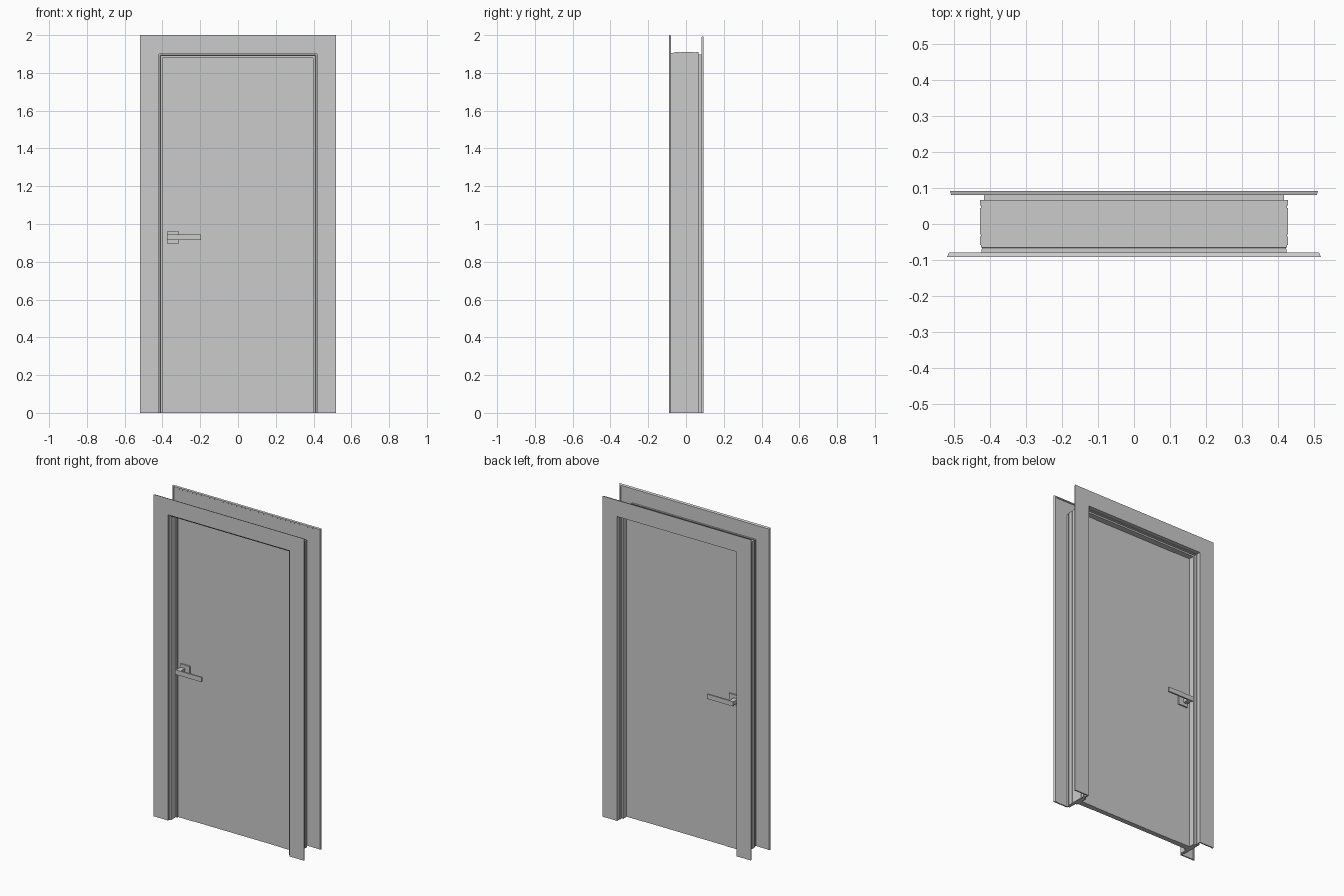
import bpy, bmesh

if "Cube" in bpy.data.objects:
    bpy.data.objects.remove(bpy.data.objects["Cube"])

HEAD = 1.482  # height added to a side offset to get the head height


def finish(name, bm):
    bmesh.ops.recalc_face_normals(bm, faces=bm.faces)
    me = bpy.data.meshes.new(name)
    bm.to_mesh(me)
    bm.free()
    ob = bpy.data.objects.new(name, me)
    bpy.context.collection.objects.link(ob)
    return ob


def portal(name, profile):
    """Sweep an (offset, y) profile up one side, over the head, down the other."""
    bm = bmesh.new()
    rings = []
    for side, top in ((-1, 0), (-1, 1), (1, 1), (1, 0)):
        rings.append([bm.verts.new((side * u, y, (u + HEAD) * top)) for u, y in profile])
    n = len(profile)
    for a, b in zip(rings, rings[1:]):
        for i in range(n):
            j = (i + 1) % n
            bm.faces.new((a[i], a[j], b[j], b[i]))
    bm.faces.new(rings[0])
    bm.faces.new(rings[-1])
    return finish(name, bm)


def box(name, x0, x1, y0, y1, z0, z1):
    bm = bmesh.new()
    bmesh.ops.create_cube(bm, size=1)
    for v in bm.verts:
        v.co = ((x0 + x1) / 2 + v.co.x * (x1 - x0),
                (y0 + y1) / 2 + v.co.y * (y1 - y0),
                (z0 + z1) / 2 + v.co.z * (z1 - z0))
    return finish(name, bm)


# Casings: thin boards with a lip at the outer edge and a tongue into the jamb
portal("front_casing", [(0.418, -0.091), (0.519, -0.091), (0.514, -0.079), (0.507, -0.079),
                        (0.505, -0.083), (0.424, -0.083), (0.424, -0.07), (0.418, -0.07)])
portal("back_casing", [(0.410, 0.092), (0.511, 0.092), (0.508, 0.081), (0.500, 0.081),
                       (0.498, 0.084), (0.416, 0.084), (0.416, 0.06), (0.410, 0.06)])

# Jamb: stop in the middle of the inside, shallow grooves on the outside
outer = [(0.420, 0.066), (0.428, 0.066)]
for g in (0.048, -0.032, -0.062):
    outer += [(0.428, g + 0.003), (0.425, g + 0.003), (0.425, g - 0.003), (0.428, g - 0.003)]
outer += [(0.422, -0.066), (0.422, -0.083)]
inner = [(0.414, -0.083), (0.407, -0.078), (0.407, -0.03), (0.397, -0.03),
         (0.397, 0.05), (0.407, 0.05), (0.407, 0.066)]
portal("jamb", outer + inner)

# Door leaf: slightly recessed centre between two stiles
top = 0.397 + HEAD
box("door_panel", -0.29, 0.29, -0.018, 0.013, 0, top)
for s, label in ((-1, "left"), (1, "right")):
    x0, x1 = sorted((s * 0.29, s * 0.397))
    box("door_stile_" + label, x0, x1, -0.02, 0.015, 0, top)

# Lever handles on both faces
for label, face, d in (("front", -0.02, -1), ("back", 0.015, 1)):
    def part(name, x0, x1, a, b, z0, z1):
        y0, y1 = sorted((face + d * a, face + d * b))
        box(label + "_" + name, x0, x1, y0, y1, z0, z1)
    part("handle_plate", -0.376, -0.312, 0, 0.009, 0.898, 0.961)
    part("handle_neck", -0.374, -0.345, 0.009, 0.052, 0.918, 0.941)
    part("handle_lever", -0.376, -0.196, 0.05, 0.06, 0.915, 0.944)
